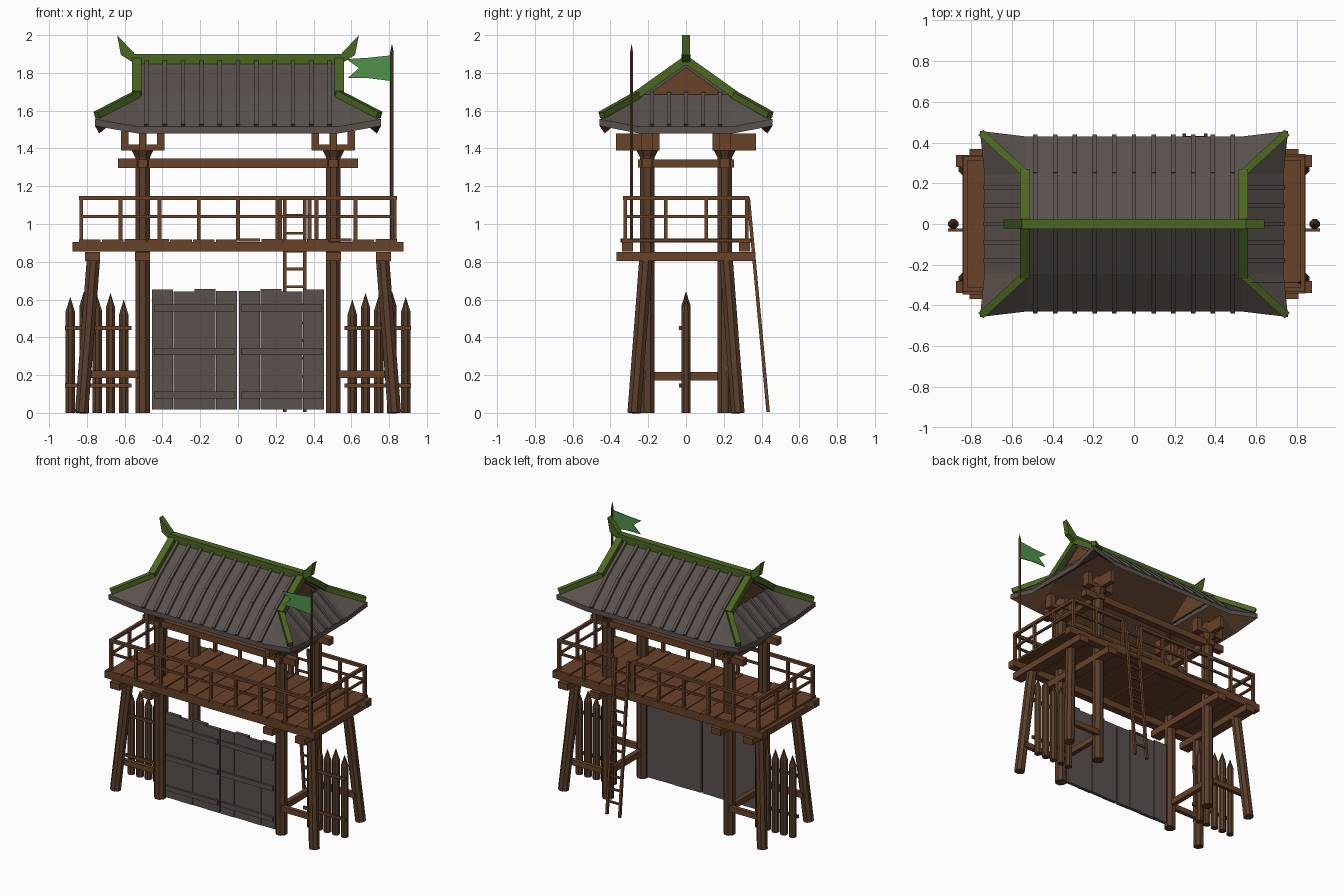
import bpy, bmesh, random
from mathutils import Vector, Matrix

random.seed(4)
cube = bpy.data.objects.get("Cube")
if cube:
    bpy.data.objects.remove(cube)


def material(name, rgb):
    m = bpy.data.materials.new(name)
    m.use_nodes = True
    m.diffuse_color = (*rgb, 1)
    m.node_tree.nodes["Principled BSDF"].inputs["Base Color"].default_value = (*rgb, 1)
    return m


LOG = material("dark timber", (0.1, 0.047, 0.023))
WOOD = material("plank wood", (0.14, 0.054, 0.022))
GREY = material("weathered grey", (0.1, 0.083, 0.075))
GREEN = material("ridge green", (0.07, 0.135, 0.015))
FLAG = material("flag green", (0.08, 0.29, 0.07))


class Part:
    """Collects simple solids into one named object."""

    def __init__(self, name, *mats):
        self.name, self.mats, self.bm = name, mats, bmesh.new()

    def box(self, c, s):
        bmesh.ops.create_cube(self.bm, size=1, matrix=Matrix.Translation(c) @ Matrix.Diagonal((*s, 1)))

    def frame(self, a, b):
        a, b = Vector(a), Vector(b)
        z = (b - a).normalized()
        x = z.cross(Vector((0, 0, 1)))
        x = x.normalized() if x.length > 0.2 else Vector((1, 0, 0))
        y = z.cross(x).normalized()
        x = y.cross(z)
        rot = Matrix((x, y, z)).transposed().to_4x4()
        return Matrix.Translation((a + b) / 2) @ rot, (b - a).length

    def bar(self, a, b, w, h):
        m, d = self.frame(a, b)
        bmesh.ops.create_cube(self.bm, size=1, matrix=m @ Matrix.Diagonal((w, h, d, 1)))

    def log(self, a, b, r, r2=None, n=8):
        m, d = self.frame(a, b)
        bmesh.ops.create_cone(self.bm, cap_ends=True, segments=n, radius1=r, radius2=r if r2 is None else r2,
                              depth=d, matrix=m @ Matrix.Rotation(3.14159 / n, 4, 'Z'))

    def prism(self, pts, offset):
        f = self.bm.faces.new([self.bm.verts.new(p) for p in pts])
        new = bmesh.ops.extrude_face_region(self.bm, geom=[f], use_keep_orig=True)["geom"]
        bmesh.ops.translate(self.bm, vec=offset, verts=[v for v in new if isinstance(v, bmesh.types.BMVert)])

    def done(self):
        bmesh.ops.recalc_face_normals(self.bm, faces=self.bm.faces)
        me = bpy.data.meshes.new(self.name)
        self.bm.to_mesh(me)
        self.bm.free()
        for m in self.mats:
            me.materials.append(m)
        ob = bpy.data.objects.new(self.name, me)
        bpy.context.collection.objects.link(ob)
        return ob


SIDES = (-1, 1)
CORNERS = [(i, j) for i in SIDES for j in SIDES]

# Main pillars, leaning legs and low braces
pillars, legs, braces = Part("pillars", LOG), Part("leaning_legs", LOG), Part("low_braces", WOOD)
for i, j in CORNERS:
    x, y = 0.505 * i, 0.205 * j
    pillars.log((x, y, 0), (x, y, 1.36), 0.042)
    pillars.log((x, y, 1.34), (x, y, 1.39), 0.035, 0.062)
    legs.log((0.828 * i, 0.275 * j, 0), (0.765 * i, 0.212 * j, 0.82), 0.038)
    braces.box((0.675 * i, 0.23 * j, 0.205), (0.29, 0.03, 0.04))
for i in SIDES:
    braces.box((0.505 * i, 0, 0.195), (0.035, 0.44, 0.045))
for p in (pillars, legs, braces):
    p.done()

# Platform: cross beams, long beams and loose planks
beams = Part("platform_beams", WOOD)
for i in SIDES:
    for x in (0.505, 0.77):
        beams.box((x * i, 0, 0.828), (0.078, 0.735, 0.05))
    beams.box((0, 0.31 * i, 0.88), (1.75, 0.06, 0.052))
beams.done()
floor = Part("floor_planks", WOOD)
COUNT = 14
step = 1.69 / COUNT
for k in range(COUNT):
    floor.box((-0.845 + step * (k + 0.5), random.uniform(-0.006, 0.006), 0.912 + random.uniform(-0.003, 0.003)),
              (step - 0.006, 0.685, 0.016))
floor.done()

# Railing, open at the back for the ladder
rail = Part("railing", WOOD)
for k in range(9):
    x = -0.83 + k * 0.2075
    rail.box((x, -0.322, 1.025), (0.02, 0.02, 0.22))
    gap = {6: 0.222, 7: 0.378}.get(k if k < 7 else 0)
    rail.box((gap or x, 0.322, 1.025), (0.02, 0.02, 0.22))
rail.box((0.378, 0.322, 1.025), (0.02, 0.02, 0.22))
for z, t in ((1.138, 0.022), (1.04, 0.015)):
    rail.box((0, -0.322, z), (1.68, t, t))
    rail.box((-0.309, 0.322, z), (1.062, t, t))
    rail.box((0.609, 0.322, z), (0.462, t, t))
    for i in SIDES:
        rail.box((0.83 * i, 0, z), (t, 0.66, t))
for i in SIDES:
    for y in (-0.107, 0.107):
        rail.box((0.83 * i, y, 1.025), (0.02, 0.02, 0.22))
rail.done()

# Ladder
ladder = Part("ladder", WOOD)
foot, top = Vector((0.3, 0.435, 0.005)), Vector((0.3, 0.33, 1.14))
for i in SIDES:
    off = Vector((0.053 * i, 0, 0))
    ladder.bar(foot + off, top + off, 0.018, 0.018)
for k in range(1, 12):
    c = foot.lerp(top, k / 12)
    ladder.box(c, (0.106, 0.012, 0.014))
ladder.done()

# Double gate with uneven planks and battens on the front
for i, name in ((-1, "gate_right"), (1, "gate_left")):
    gate = Part(name, GREY)
    for k, h in enumerate((0.645, 0.655, 0.643, 0.653)):
        gate.box(((0.005 + 0.1125 * (k + 0.5)) * i, -0.2 + 0.003 * (k % 2), (h + 0.018) / 2),
                 (0.1115, 0.026, h - 0.018))
    for z in (0.095, 0.325, 0.555):
        gate.box((0.23 * i, -0.219, z), (0.43, 0.016, 0.036))
    gate.done()

# Pointed side fences
fence = Part("side_fences", LOG)
fence_rails = Part("fence_rails", WOOD)
for i in SIDES:
    for x, h in zip((0.605, 0.675, 0.745, 0.815, 0.888), (0.6, 0.635, 0.62, 0.645, 0.615)):
        fence.log((x * i, 0, 0), (x * i, 0, h - 0.08), 0.027)
        fence.log((x * i, 0, h - 0.08), (x * i, 0, h), 0.027, 0)
    for z in (0.45, 0.145):
        fence_rails.box((0.74 * i, -0.03, z), (0.35, 0.014, 0.022))
fence.done()
fence_rails.done()

# Upper tie beams and roof brackets
ties, brackets = Part("upper_tie_beams", WOOD), Part("roof_brackets", WOOD)
for i in SIDES:
    ties.box((0, 0.205 * i, 1.322), (1.27, 0.05, 0.05))
    ties.box((0.505 * i, 0, 1.32), (0.05, 0.51, 0.042))
for i, j in CORNERS:
    x, y = 0.505 * i, 0.205 * j
    brackets.box((x, y, 1.405), (0.23, 0.06, 0.03))
    for dx in (-0.095, 0, 0.095):
        brackets.box((x + dx, y, 1.455), (0.04, 0.06, 0.075))
    brackets.box((x, 0.255 * j, 1.435), (0.036, 0.23, 0.09))
ties.done()
brackets.done()

# Hip-and-gable roof shell: grey above, timber below
roof = Part("roof_shell", GREY, LOG)
bm = roof.bm


def quad(*pts):
    bm.faces.new([bm.verts.new(p) for p in pts])


GX, GY, GZ, RZ = 0.53, 0.245, 1.685, 1.865
for j in SIDES:
    quad((-GX, 0, RZ), (GX, 0, RZ), (GX, GY * j, GZ), (-GX, GY * j, GZ))
    quad((-GX, GY * j, GZ), (GX, GY * j, GZ), (GX, 0.43 * j, 1.515), (-GX, 0.43 * j, 1.515))
for i, j in CORNERS:
    gable, corner = (GX * i, GY * j, GZ), (0.757 * i, 0.457 * j, 1.555)
    quad(gable, corner, (GX * i, 0.43 * j, 1.515))
    quad(gable, corner, (0.735 * i, GY * j, 1.515))
for i in SIDES:
    quad((GX * i, -GY, GZ), (GX * i, GY, GZ), (0.735 * i, GY, 1.515), (0.735 * i, -GY, 1.515))
bmesh.ops.remove_doubles(bm, verts=bm.verts, dist=0.001)
extruded = bmesh.ops.extrude_face_region(bm, geom=bm.faces[:], use_keep_orig=True)["geom"]
bmesh.ops.translate(bm, vec=(0, 0, -0.036), verts=[v for v in extruded if isinstance(v, bmesh.types.BMVert)])
for f in extruded:
    if isinstance(f, bmesh.types.BMFace):
        f.material_index = 1
roof.done()

# Tile ribs
ribs = Part("roof_ribs", GREY)
for j in SIDES:
    for k in range(-5, 6):
        x = k * 0.097
        ribs.bar((x, 0.432 * j, 1.52), (x, GY * j, GZ + 0.006), 0.022, 0.022)
        ribs.bar((x, GY * j, GZ + 0.006), (x, 0, RZ + 0.006), 0.022, 0.022)
    for k in range(-2, 3):
        ribs.bar((0.735 * j, k * 0.09, 1.52), (GX * j, k * 0.09, GZ + 0.006), 0.022, 0.022)
ribs.done()

# Gable boards
gables = Part("gable_boards", WOOD)
for i in SIDES:
    gables.prism([(0.505 * i, -0.24, 1.67), (0.505 * i, 0.24, 1.67), (0.505 * i, 0, 1.85)], (0.012 * i, 0, 0))
gables.done()

# Green ridge, verges, hips and upturned finials
trim = Part("green_ridges", GREEN)
trim.box((0, 0, 1.87), (1.11, 0.05, 0.06))
for i, j in CORNERS:
    trim.bar((0.535 * i, 0, 1.87), (0.535 * i, 0.255 * j, 1.688), 0.05, 0.042)
    trim.bar((0.53 * i, 0.245 * j, 1.69), (0.748 * i, 0.446 * j, 1.577), 0.036, 0.036)
for i in SIDES:
    horn = ((0.64, 2.0), (0.55, 1.905), (0.54, 1.845), (0.62, 1.895))
    trim.prism([(x * i, -0.021, z) for x, z in horn], (0, 0.042, 0))
trim.done()

# Flagpole and swallow-tailed flag
pole = Part("flagpole", LOG)
pole.log((0.815, -0.288, 0.86), (0.815, -0.288, 1.91), 0.009, n=6)
pole.log((0.815, -0.288, 1.91), (0.815, -0.288, 1.955), 0.009, 0, n=6)
pole.done()
flag = Part("flag", FLAG)
tail = ((0.812, 1.893), (0.69, 1.88), (0.575, 1.873), (0.64, 1.825), (0.58, 1.772), (0.69, 1.772), (0.812, 1.757))
flag.prism([(x, -0.291, z) for x, z in tail], (0, 0.006, 0))
flag.done()
